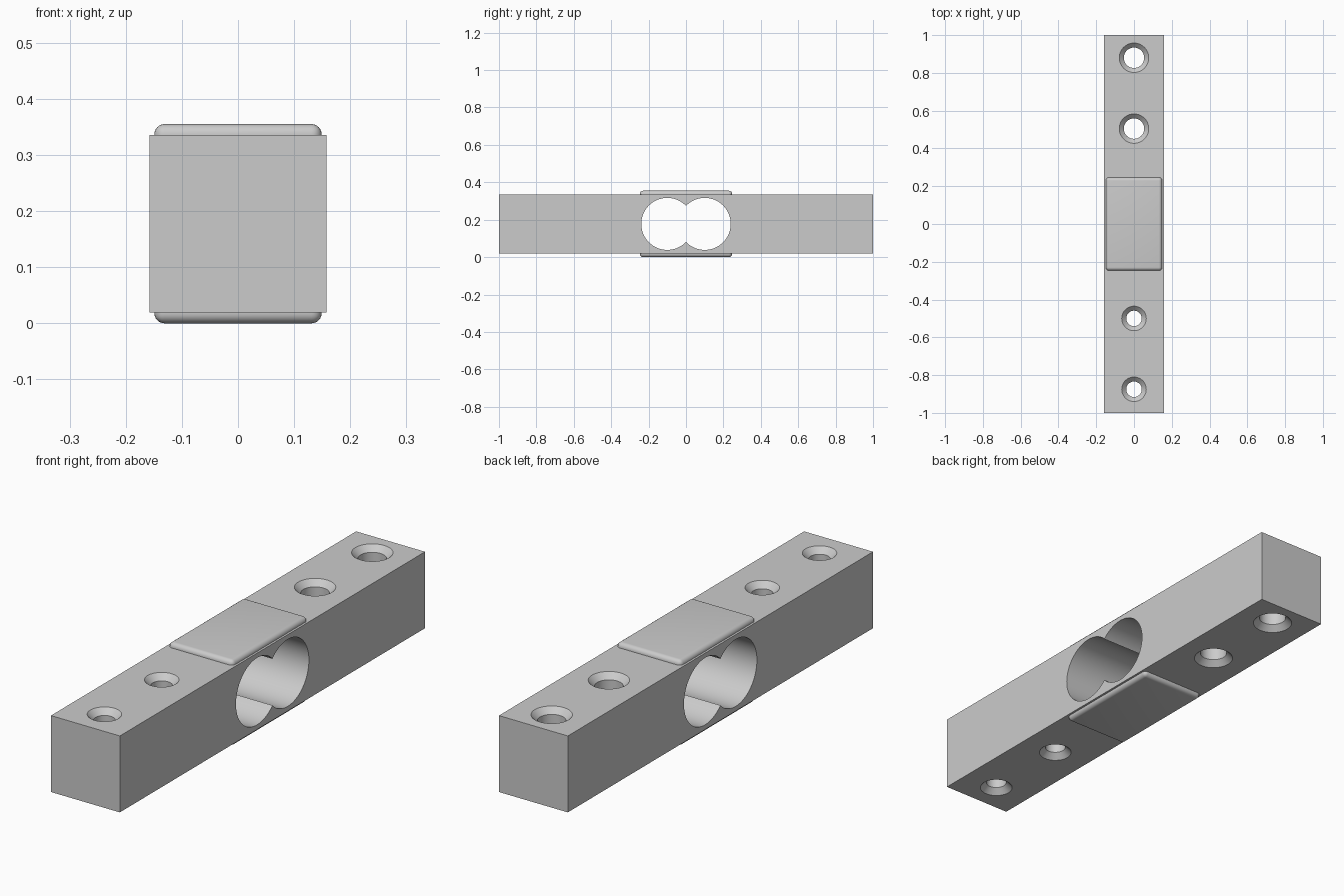
import bpy, bmesh
from math import pi
from mathutils import Matrix, Vector

if "Cube" in bpy.data.objects:
    bpy.data.objects.remove(bpy.data.objects["Cube"], do_unlink=True)

HALF_W, Z_LOW, Z_HIGH, HEIGHT = 0.158, 0.019, 0.336, 0.355
Z_MID = HEIGHT / 2

metal = bpy.data.materials.new("grey_metal")
metal.use_nodes = True
grey = (0.6, 0.6, 0.6, 1)
metal.diffuse_color = grey
metal.node_tree.nodes["Principled BSDF"].inputs["Base Color"].default_value = grey


def add_object(name, bm):
    bmesh.ops.recalc_face_normals(bm, faces=bm.faces)
    mesh = bpy.data.meshes.new(name)
    bm.to_mesh(mesh)
    bm.free()
    mesh.materials.append(metal)
    obj = bpy.data.objects.new(name, mesh)
    bpy.context.collection.objects.link(obj)
    return obj


def box(name, low, high):
    low, high = Vector(low), Vector(high)
    bm = bmesh.new()
    bmesh.ops.create_cube(bm, size=1, matrix=Matrix.Translation((low + high) / 2)
                          @ Matrix.Diagonal((*(high - low), 1)))
    return bm


def activate(obj):
    bpy.ops.object.select_all(action='DESELECT')
    obj.select_set(True)
    bpy.context.view_layer.objects.active = obj


def cut(target, cutter):
    cutter.hide_render = True
    mod = target.modifiers.new("cut", 'BOOLEAN')
    mod.operation, mod.solver, mod.object = 'DIFFERENCE', 'EXACT', cutter
    activate(target)
    bpy.ops.object.modifier_apply(modifier=mod.name)
    bpy.data.objects.remove(cutter, do_unlink=True)


def screw_hole(y, bore, rim):
    # Straight bore with a 45 degree countersink at both ends
    depth, over = rim - bore, 0.02
    profile = [(0, Z_LOW - over), (rim + over, Z_LOW - over), (bore, Z_LOW + depth),
               (bore, Z_HIGH - depth), (rim + over, Z_HIGH + over), (0, Z_HIGH + over)]
    bm = bmesh.new()
    verts = [bm.verts.new((r, y, z)) for r, z in profile]
    edges = [bm.edges.new(pair) for pair in zip(verts, verts[1:])]
    bmesh.ops.spin(bm, geom=verts + edges, cent=(0, y, 0), axis=(0, 0, 1),
                   angle=2 * pi, steps=48)
    bmesh.ops.remove_doubles(bm, verts=bm.verts, dist=0.0001)
    return add_object("hole_cutter", bm)


# Square bar
bar = add_object("bar", box("bar", (-HALF_W, -1, Z_LOW), (HALF_W, 1, Z_HIGH)))

# Twin cross bore through the sides
for y in (-0.1, 0.1):
    bm = bmesh.new()
    bmesh.ops.create_cone(bm, cap_ends=True, segments=96, radius1=0.139, radius2=0.139,
                          depth=1, matrix=Matrix.Translation((0, y, Z_MID))
                          @ Matrix.Rotation(pi / 2, 4, 'Y'))
    cut(bar, add_object("bore_cutter", bm))

# Screw holes: smaller pair at the front, larger pair at the back
for y, bore, rim in ((-0.875, 0.041, 0.065), (-0.5, 0.041, 0.065),
                     (0.505, 0.054, 0.078), (0.88, 0.054, 0.078)):
    cut(bar, screw_hole(y, bore, rim))

# Rounded cover pads over the bore, above and below
parts = [bar]
for name, inner, outer in (("top_pad", Z_HIGH - 0.008, HEIGHT),
                           ("bottom_pad", Z_LOW + 0.008, 0)):
    bm = box(name, (-0.149, -0.247, min(inner, outer)), (0.149, 0.247, max(inner, outer)))
    rounded = [e for e in bm.edges
               if any(abs(v.co.z - outer) < 0.001 for v in e.verts)]
    bmesh.ops.bevel(bm, geom=rounded, offset=0.018, segments=6, profile=0.5,
                    affect='EDGES')
    parts.append(add_object(name, bm))

for part in parts:
    activate(part)
    bpy.ops.object.shade_smooth_by_angle(angle=pi / 6)
